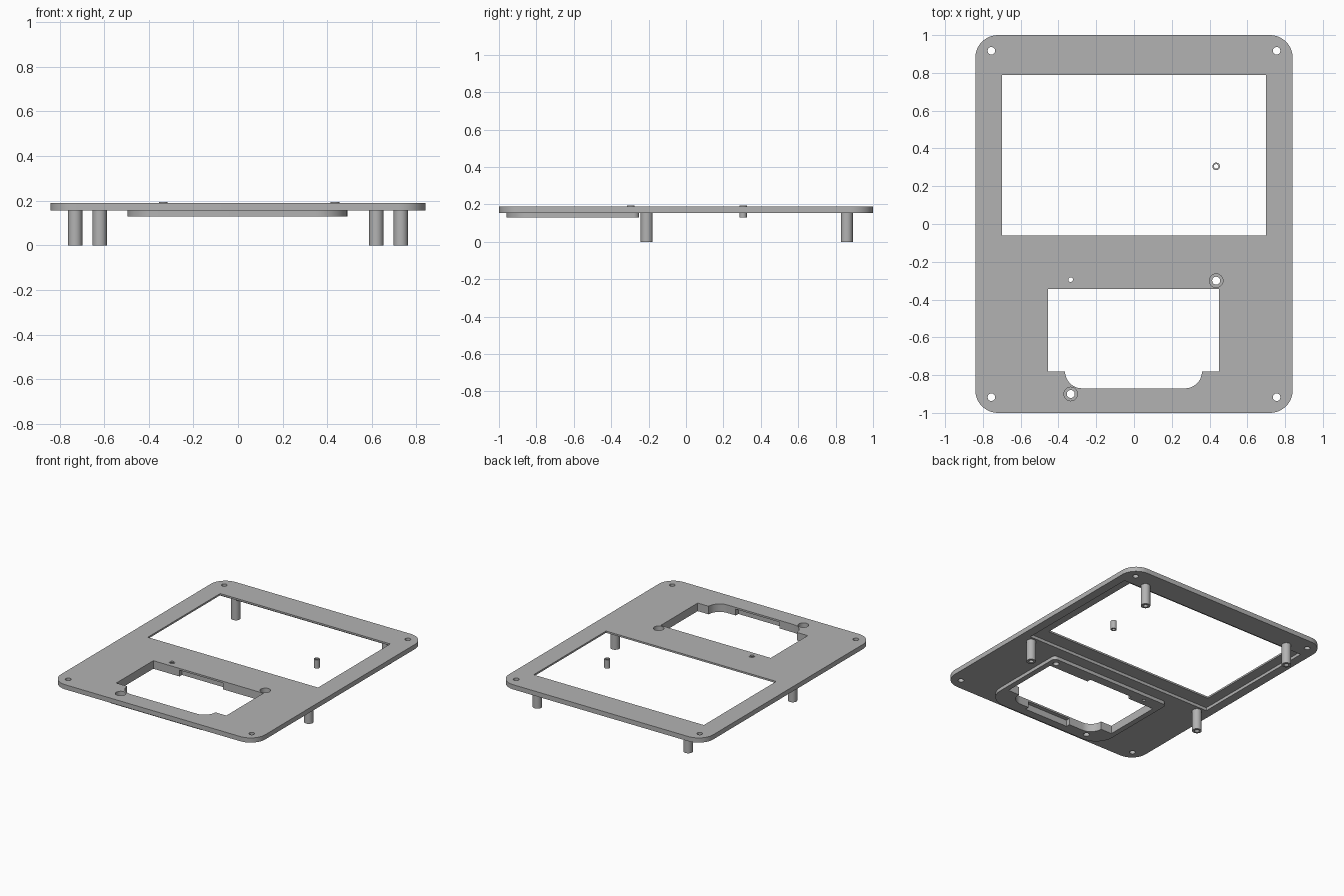
import bpy, bmesh
from math import sin, cos, pi

cube = bpy.data.objects.get("Cube")
if cube:
    bpy.data.objects.remove(cube)

grey = bpy.data.materials.new("mid grey")
grey.use_nodes = True
GREY = (0.45, 0.45, 0.45, 1)
grey.diffuse_color = GREY
grey.node_tree.nodes["Principled BSDF"].inputs["Base Color"].default_value = GREY

BOTTOM, TOP = 0.155, 0.19      # faceplate
FRAME_BOTTOM = 0.13            # raised frame under the faceplate
LIP = 0.177                    # underside of the thin window lip


def prism(name, outline, z0, z1):
    """Extrude a closed outline between two heights."""
    bm = bmesh.new()
    base = bm.faces.new([bm.verts.new((x, y, z0)) for x, y in outline])
    top = bmesh.ops.extrude_face_region(bm, geom=[base])["geom"]
    bmesh.ops.translate(bm, vec=(0, 0, z1 - z0),
                        verts=[v for v in top if isinstance(v, bmesh.types.BMVert)])
    bmesh.ops.recalc_face_normals(bm, faces=bm.faces)
    mesh = bpy.data.meshes.new(name)
    bm.to_mesh(mesh)
    bm.free()
    mesh.materials.append(grey)
    ob = bpy.data.objects.new(name, mesh)
    bpy.context.collection.objects.link(ob)
    return ob


def box(name, x0, x1, y0, y1, z0, z1, front_r=0, back_r=0):
    """Block with separately rounded front and back vertical corners."""
    pts = []
    corners = [(x1, y1, back_r, 0), (x0, y1, back_r, 1),
               (x0, y0, front_r, 2), (x1, y0, front_r, 3)]
    for x, y, r, quarter in corners:
        cx = x - r if x == x1 else x + r
        cy = y - r if y == y1 else y + r
        steps = 12 if r else 0
        for i in range(steps + 1):
            a = (quarter + i / max(steps, 1)) * pi / 2
            pts.append((cx + r * cos(a), cy + r * sin(a)))
    return prism(name, pts, z0, z1)


def rod(name, x, y, r, z0, z1, sides=32):
    ring = [(x + r * cos(2 * pi * i / sides), y + r * sin(2 * pi * i / sides))
            for i in range(sides)]
    return prism(name, ring, z0, z1)


def combine(target, others, operation):
    """Apply a boolean with each helper, then remove the helper."""
    for other in others:
        other.hide_render = True
        mod = target.modifiers.new("combine", "BOOLEAN")
        mod.operation = operation
        mod.solver = "EXACT"
        mod.object = other
        graph = bpy.context.evaluated_depsgraph_get()
        mesh = bpy.data.meshes.new_from_object(target.evaluated_get(graph))
        target.modifiers.clear()
        target.data = mesh
        bpy.data.objects.remove(other)


# Faceplate with the keypad frame fused below it
plate = box("faceplate", -0.84, 0.84, -1, 1, BOTTOM, TOP, 0.12, 0.12)
frame = box("keypad_frame", -0.495, 0.49, -0.96, -0.25, FRAME_BOTTOM, BOTTOM + 0.01, 0.14, 0.03)
pin = rod("keypad_pin", -0.335, -0.295, 0.02, FRAME_BOTTOM, TOP + 0.004)
combine(plate, [frame, pin], "UNION")

# Screen window, screen recess and stepped keypad opening
cutters = [
    box("window_cut", -0.7, 0.7, -0.06, 0.79, 0, 1),
    box("screen_recess", -0.775, 0.775, -0.165, 0.825, 0, LIP),
    box("keypad_cut", -0.455, 0.45, -0.78, -0.345, 0, 1),
    box("keypad_front_cut", -0.365, 0.36, -0.87, -0.7, 0, 1, 0.09),
    box("back_notch", -0.24, 0.12, -0.4, -0.315, 0, LIP),
    box("front_notch", -0.16, 0.2, -0.9, -0.8, 0, LIP),
    rod("pin_hole", -0.335, -0.295, 0.012, 0, 1),
]
# Corner screw holes
cutters += [rod("corner_hole", sx * 0.755, sy * 0.917, 0.02, 0, 1)
            for sx in (-1, 1) for sy in (-1, 1)]
# Counterbored holes
for x, y in ((0.435, -0.3), (-0.335, -0.9)):
    cutters += [rod("screw_hole", x, y, 0.021, 0, 1),
                rod("counterbore", x, y, 0.036, BOTTOM, 1)]
combine(plate, cutters, "DIFFERENCE")

# Mounting posts with blind pilot holes
parts = [plate]
for depth, half, y in (("back", 0.62, 0.86), ("front", 0.73, -0.21)):
    for side, sign in (("left", 1), ("right", -1)):
        post = rod(f"{depth}_{side}_post", sign * half, y, 0.032, 0, BOTTOM)
        combine(post, [rod("pilot_hole", sign * half, y, 0.016, -0.1, 0.12)], "DIFFERENCE")
        parts.append(post)

# Loose guide tube inside the screen window
tube = rod("guide_tube", 0.435, 0.305, 0.02, FRAME_BOTTOM, TOP + 0.004)
combine(tube, [rod("tube_hole", 0.435, 0.305, 0.012, 0, 1)], "DIFFERENCE")
parts.append(tube)

# Smooth round walls, keep edges crisp
bpy.ops.object.select_all(action="DESELECT")
for part in parts:
    part.select_set(True)
bpy.context.view_layer.objects.active = plate
bpy.ops.object.shade_smooth_by_angle(angle=pi / 6)
